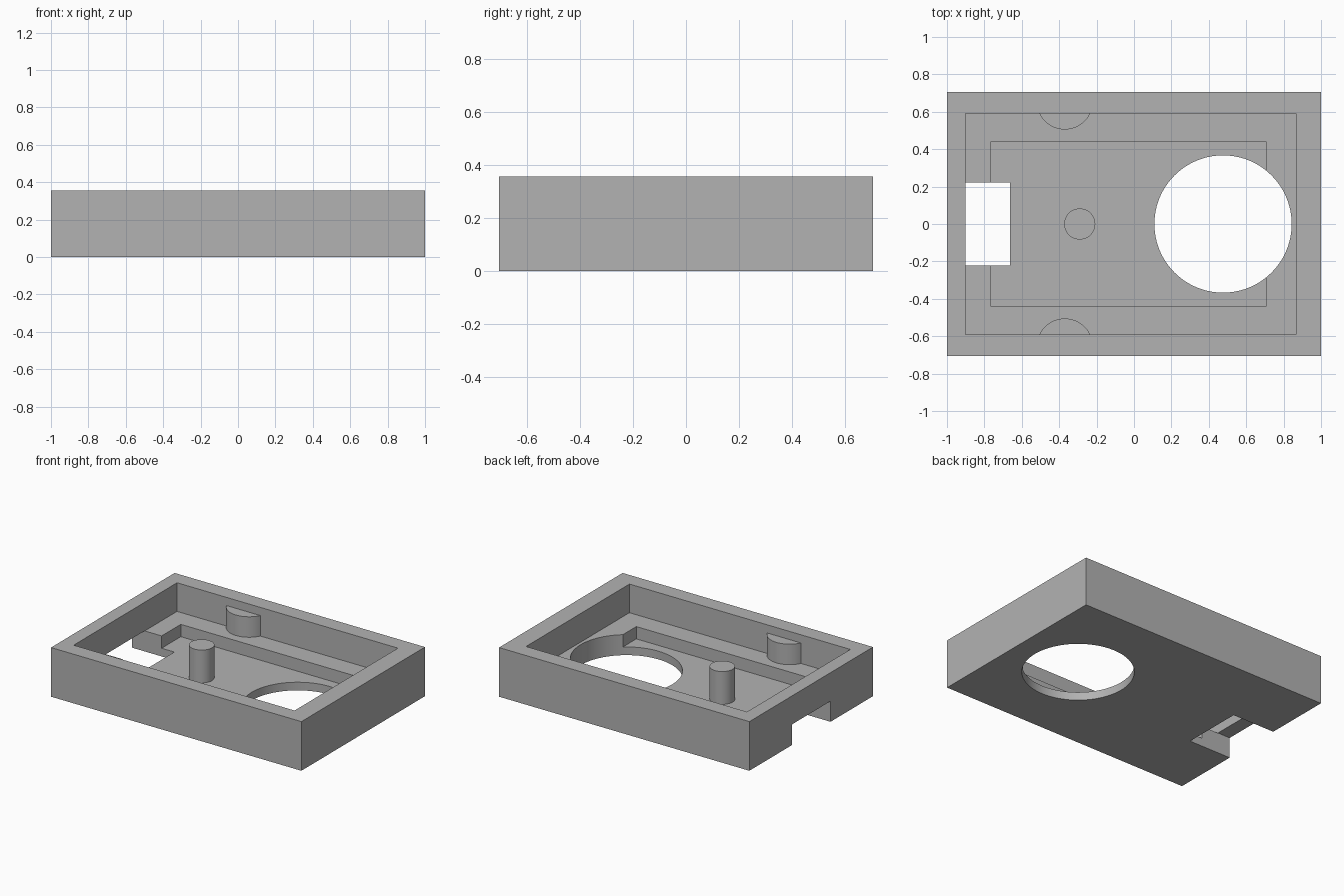
import bpy, bmesh
from math import cos, sin, asin, pi

if "Cube" in bpy.data.objects:
    bpy.data.objects.remove(bpy.data.objects["Cube"])

HEIGHT, LEDGE, FLOOR, POST_TOP = 0.355, 0.148, 0.059, 0.296
INNER_Y = 0.59

grey = bpy.data.materials.new("plain grey")
grey.use_nodes = True
grey.diffuse_color = (0.45, 0.45, 0.45, 1)
grey.node_tree.nodes["Principled BSDF"].inputs["Base Color"].default_value = grey.diffuse_color


def prism(name, outline, z0, z1):
    """Extrude a flat outline between two heights."""
    bm = bmesh.new()
    face = bm.faces.new([bm.verts.new((x, y, z0)) for x, y in outline])
    top = bmesh.ops.extrude_face_region(bm, geom=[face])["geom"]
    bmesh.ops.translate(bm, vec=(0, 0, z1 - z0),
                        verts=[v for v in top if isinstance(v, bmesh.types.BMVert)])
    bmesh.ops.recalc_face_normals(bm, faces=bm.faces)
    mesh = bpy.data.meshes.new(name)
    bm.to_mesh(mesh)
    bm.free()
    mesh.materials.append(grey)
    obj = bpy.data.objects.new(name, mesh)
    bpy.context.collection.objects.link(obj)
    return obj


def rect(x0, x1, y):
    return [(x0, -y), (x1, -y), (x1, y), (x0, y)]


def arc(cx, cy, r, start, end, steps, closed=False):
    count = steps if closed else steps + 1
    angles = [start + (end - start) * i / steps for i in range(count)]
    return [(cx + r * cos(a), cy + r * sin(a)) for a in angles]


def smooth(obj):
    bpy.ops.object.select_all(action="DESELECT")
    obj.select_set(True)
    bpy.context.view_layer.objects.active = obj
    bpy.ops.object.shade_smooth_by_angle()


# Tray block
tray = prism("tray", rect(-1, 1, 0.705), 0, HEIGHT)

# Main cavity, stepped pocket, round opening and cable slot
cutters = [
    prism("cavity_cutter", rect(-0.9, 0.865, INNER_Y), LEDGE, 0.5),
    prism("pocket_cutter", rect(-0.765, 0.705, 0.44), FLOOR, 0.5),
    prism("opening_cutter", arc(0.476, 0, 0.367, 0, 2 * pi, 96, True), -0.1, 0.25),
    prism("slot_cutter", rect(-1.1, -0.663, 0.221), -0.1, LEDGE + 0.001),
]
for cutter in cutters:
    cutter.hide_render = True
    cut = tray.modifiers.new(cutter.name, "BOOLEAN")
    cut.operation = "DIFFERENCE"
    cut.solver = "EXACT"
    cut.object = cutter
bpy.ops.object.select_all(action="DESELECT")
tray.select_set(True)
bpy.context.view_layer.objects.active = tray
for cutter in cutters:
    bpy.ops.object.modifier_apply(modifier=cutter.name)
    bpy.data.objects.remove(cutter)
smooth(tray)

# Centre post standing on the pocket floor
post = prism("centre_post", arc(-0.29, 0, 0.083, 0, 2 * pi, 48, True), FLOOR - 0.01, POST_TOP)
smooth(post)

# Partial round bosses on the ledge against the long walls
boss_r, boss_y = 0.15, 0.655
half = pi / 2 - asin((boss_y - INNER_Y - 0.01) / boss_r)
for name, side in (("back_boss", 1), ("front_boss", -1)):
    outline = arc(-0.37, boss_y, boss_r, -pi / 2 - half, -pi / 2 + half, 24)
    boss = prism(name, [(x, side * y) for x, y in outline], LEDGE - 0.01, POST_TOP)
    smooth(boss)
